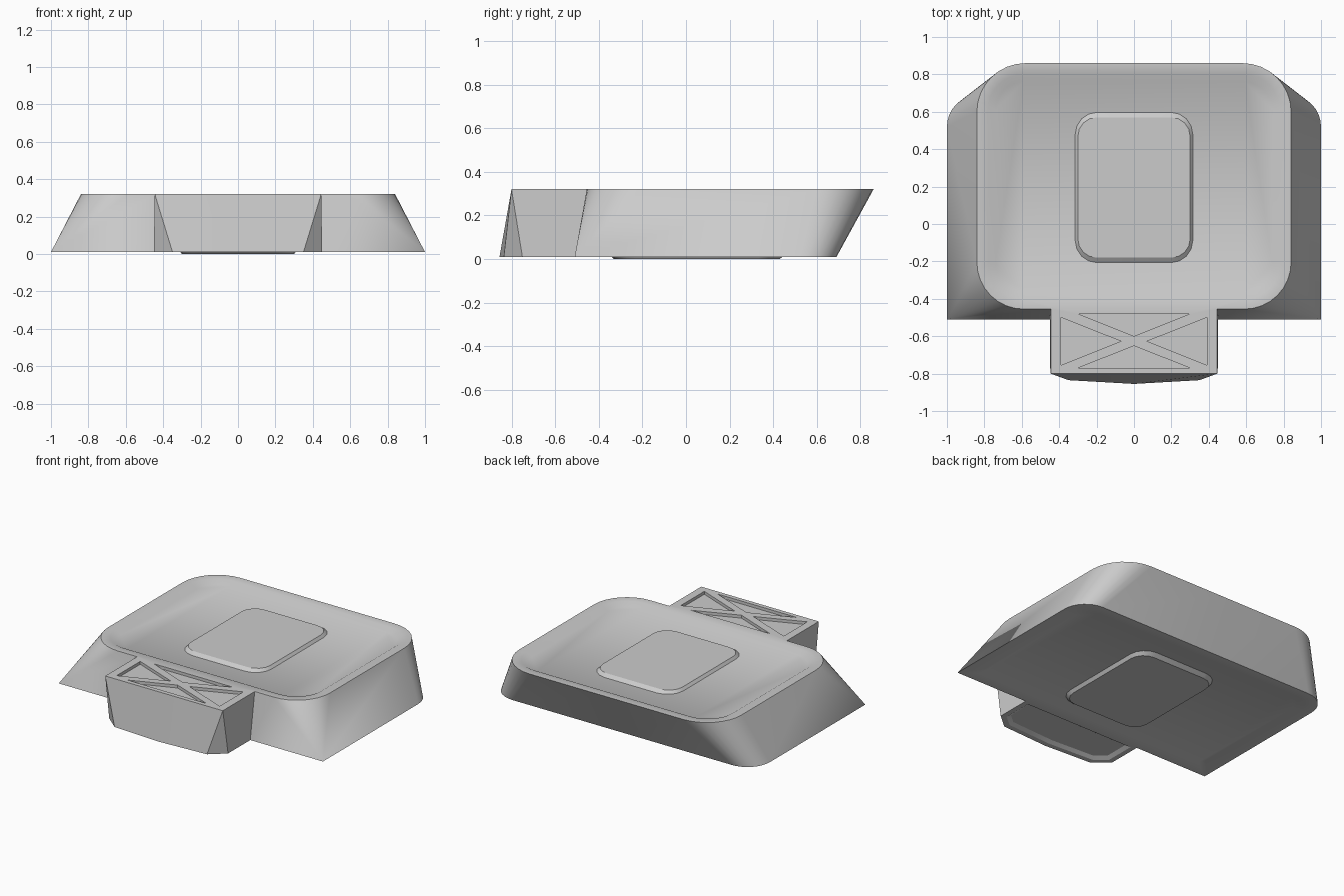
import bpy, bmesh, math

if "Cube" in bpy.data.objects:
    bpy.data.objects.remove(bpy.data.objects["Cube"])

grey = bpy.data.materials.new("plain grey")
grey.diffuse_color = (0.6, 0.6, 0.6, 1)
grey.use_nodes = True
grey.node_tree.nodes["Principled BSDF"].inputs["Base Color"].default_value = grey.diffuse_color


def arc(cx, cy, r, start, n=8):
    """Quarter arc, counter-clockwise."""
    return [(cx + r * math.cos(math.radians(start + 90 * i / n)),
             cy + r * math.sin(math.radians(start + 90 * i / n))) for i in range(n + 1)]


def right_side(x, y0, y1, r0, r1, n=8):
    """Right half of a rounded rectangle, front to back."""
    return arc(x - r0, y0 + r0, r0, -90, n) + arc(x - r1, y1 - r1, r1, 0, n)


def mirrored(half):
    """Close a right half outline with its mirror image."""
    return half + [(-x, y) for x, y in reversed(half) if abs(x) > 1e-6]


def rounded(x, y0, y1, r, n=8):
    return mirrored(right_side(x, y0, y1, r, r, n))


def loop(bm, pts, z):
    """Vertices of an outline; repeated points share one vertex."""
    seen, out = {}, []
    for x, y in pts:
        key = (round(x, 5), round(y, 5))
        if key not in seen:
            seen[key] = bm.verts.new((x, y, z))
        out.append(seen[key])
    return out


def bridge(bm, a, b):
    for i in range(len(a)):
        j = (i + 1) % len(a)
        vs = list(dict.fromkeys([a[i], a[j], b[j], b[i]]))
        if len(vs) > 2:
            bm.faces.new(vs)


def fill(bm, loops):
    """Flat cap bounded by the first loop, with the others as holes."""
    edges = set()
    for vs in loops:
        for i in range(len(vs)):
            a, b = vs[i], vs[(i + 1) % len(vs)]
            if a is not b:
                edges.add(bm.edges.get((a, b)) or bm.edges.new((a, b)))
    bmesh.ops.triangle_fill(bm, use_beauty=True, use_dissolve=False,
                            edges=list(edges), normal=(0, 0, 1))


def recess(bm, outer, inner, z, z_floor):
    """Sunken pocket; returns its rim, to be used as a hole."""
    a, b = loop(bm, outer, z), loop(bm, inner, z_floor)
    bridge(bm, a, b)
    fill(bm, [b])
    return a


def finish(bm, name):
    bmesh.ops.recalc_face_normals(bm, faces=bm.faces[:])
    me = bpy.data.meshes.new(name)
    bm.to_mesh(me)
    bm.free()
    me.materials.append(grey)
    ob = bpy.data.objects.new(name, me)
    bpy.context.collection.objects.link(ob)
    bpy.ops.object.select_all(action='DESELECT')
    ob.select_set(True)
    bpy.context.view_layer.objects.active = ob
    bpy.ops.object.shade_smooth_by_angle(angle=math.radians(30))


TOP, BOTTOM = 0.32, 0.01

# Body with front lug: lofted between the top and bottom outlines
bm = bmesh.new()
top_half = [(0, -0.80), (0.445, -0.80), (0.445, -0.80), (0.445, -0.455)]
top_half += right_side(0.84, -0.455, 0.86, 0.25, 0.26) + [(0, 0.86)]
low_half = [(0, -0.855), (0.35, -0.835), (0.45, -0.75), (0.45, -0.51)]
low_half += right_side(1.0, -0.51, 0.69, 0.0, 0.17) + [(0, 0.69)]
upper = loop(bm, mirrored(top_half), TOP)
lower = loop(bm, mirrored(low_half), BOTTOM)
bridge(bm, lower, upper)

# Top face: shallow pan and four triangular pockets on the lug
holes = [recess(bm, rounded(0.78, -0.40, 0.80, 0.19),
                rounded(0.74, -0.36, 0.76, 0.15), TOP, TOP - 0.022)]
triangles = [[(s * 0.39, -0.50), (s * 0.39, -0.755), (s * 0.07, -0.627)] for s in (-1, 1)]
triangles += [[(-0.30, y), (0.30, y), (0, tip)] for y, tip in ((-0.48, -0.60), (-0.77, -0.652))]
for tri in triangles:
    holes.append(recess(bm, tri, tri, TOP, TOP - 0.02))
fill(bm, [upper] + holes)

# Bottom face: shallow pans under the body and the lug
pan = recess(bm, mirrored(right_side(0.93, -0.44, 0.62, 0.03, 0.13)),
             mirrored(right_side(0.89, -0.40, 0.58, 0.02, 0.10)), BOTTOM, BOTTOM + 0.012)
lug_rim = mirrored([(0, -0.82), (0.335, -0.80), (0.415, -0.735), (0.415, -0.53)])
lug_floor = mirrored([(0, -0.795), (0.325, -0.777), (0.39, -0.722), (0.39, -0.55)])
lug_pan = recess(bm, lug_rim, lug_floor, BOTTOM, BOTTOM + 0.015)
fill(bm, [lower, pan, lug_pan])
finish(bm, "body")


# Raised centre panels with bevelled edges
def panel(name, base, face, z_base, z_face):
    bm = bmesh.new()
    a, b = loop(bm, base, z_base), loop(bm, face, z_face)
    bridge(bm, a, b)
    fill(bm, [a])
    fill(bm, [b])
    finish(bm, name)


panel("top_panel", rounded(0.316, -0.21, 0.60, 0.12, 4),
      rounded(0.30, -0.18, 0.57, 0.10, 4), TOP - 0.024, TOP - 0.004)
panel("bottom_panel", rounded(0.316, -0.36, 0.46, 0.12, 4),
      rounded(0.30, -0.33, 0.43, 0.10, 4), BOTTOM + 0.014, 0.0)
